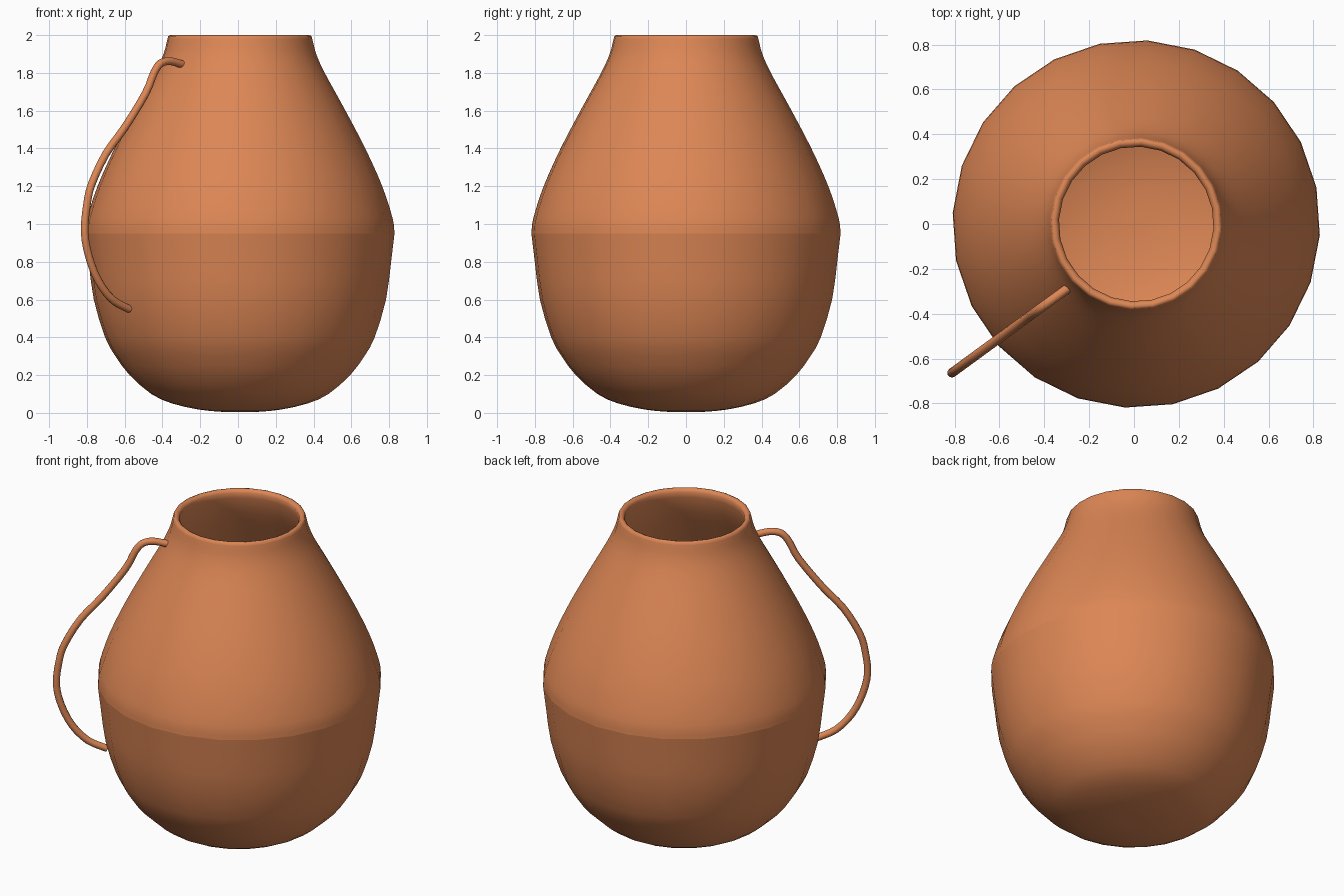
import bpy, bmesh, math
from mathutils import Vector

if "Cube" in bpy.data.objects:
    bpy.data.objects.remove(bpy.data.objects["Cube"])

clay = bpy.data.materials.new("terracotta")
clay.diffuse_color = (0.72, 0.24, 0.09, 1)
clay.use_nodes = True
clay.node_tree.nodes["Principled BSDF"].inputs["Base Color"].default_value = clay.diffuse_color


def smooth_path(points, steps):
    """Catmull-Rom curve through the points."""
    p = [Vector(q) for q in points]
    p = [2 * p[0] - p[1]] + p + [2 * p[-1] - p[-2]]
    out = []
    for a, b, c, d in zip(p, p[1:], p[2:], p[3:]):
        for i in range(steps):
            t = i / steps
            out.append(0.5 * (2 * b + (c - a) * t + (2 * a - 5 * b + 4 * c - d) * t * t
                              + (3 * b - a - 3 * c + d) * t ** 3))
    return out + [p[-2]]


def lathe(name, profile, sides, turn, crease_z):
    """Revolve (radius, z) points; zero radius gives a single pole vertex."""
    bm = bmesh.new()
    rings = []
    for r, z in profile:
        if r < 1e-4:
            rings.append([bm.verts.new((0, 0, z))] * sides)
        else:
            rings.append([bm.verts.new((r * math.cos(a), r * math.sin(a), z))
                          for a in (turn + math.tau * i / sides for i in range(sides))])
    for lo, hi in zip(rings, rings[1:]):
        for i in range(sides):
            j = (i + 1) % sides
            quad = [lo[i], lo[j], hi[j], hi[i]]
            f = bm.faces.new(list(dict.fromkeys(quad)))
            f.smooth = True
    # crisp shoulder line where the two halves of the belly meet
    for e in bm.edges:
        if all(abs(v.co.z - crease_z) < 1e-4 for v in e.verts):
            e.smooth = False
    me = bpy.data.meshes.new(name)
    bm.to_mesh(me)
    bm.free()
    ob = bpy.data.objects.new(name, me)
    bpy.context.collection.objects.link(ob)
    me.materials.append(clay)
    return ob


# Pot body: lower belly, upper belly, rolled rim, then the inside wall
lower = smooth_path([(0, 0.004), (0.1, 0.006), (0.22, 0.018), (0.36, 0.05), (0.47, 0.1), (0.585, 0.2),
                     (0.66, 0.3), (0.715, 0.4), (0.775, 0.6), (0.802, 0.8), (0.82, 0.95)], 2)
upper = smooth_path([(0.82, 0.95), (0.81, 1.03), (0.755, 1.2), (0.665, 1.4),
                     (0.56, 1.6), (0.45, 1.8), (0.405, 1.9), (0.384, 1.98)], 3)
outer = lower + upper[1:]
rim = [Vector(q) for q in [(0.38, 1.995), (0.368, 2.0), (0.355, 1.995), (0.345, 1.98)]]
inner = []
for k in range(len(outer) - 2, 0, -1):
    t = (outer[k + 1] - outer[k - 1]).normalized()
    inner.append(outer[k] + 0.04 * Vector((-t.y, t.x)))
inner = [q for q in inner if q.x > 0.01] + [Vector((0, 0.045))]
outer[0] = Vector((0, 0.008))  # small dimple under the base
pot = lathe("pot_body", outer + rim + inner, 24, math.radians(-3.5), 0.95)
pot.location.x = 0.01

# Handle: round bar in one slanted vertical plane
path = smooth_path([(-0.295, 1.845), (-0.36, 1.862), (-0.41, 1.85), (-0.445, 1.80), (-0.49, 1.69),
                    (-0.6, 1.51), (-0.7, 1.37), (-0.775, 1.21), (-0.80, 1.1), (-0.812, 0.96),
                    (-0.79, 0.83), (-0.74, 0.70), (-0.665, 0.60), (-0.575, 0.548)], 3)
cu = bpy.data.curves.new("handle", 'CURVE')
cu.dimensions = '3D'
cu.bevel_depth = 0.021
cu.bevel_resolution = 3
cu.use_fill_caps = True
sp = cu.splines.new('POLY')
sp.points.add(len(path) - 1)
for pt, (x, z) in zip(sp.points, path):
    pt.co = (x, -0.29 + 0.73 * (x + 0.30), z, 1)
sp.use_smooth = True
cu.materials.append(clay)
handle = bpy.data.objects.new("handle", cu)
bpy.context.collection.objects.link(handle)
